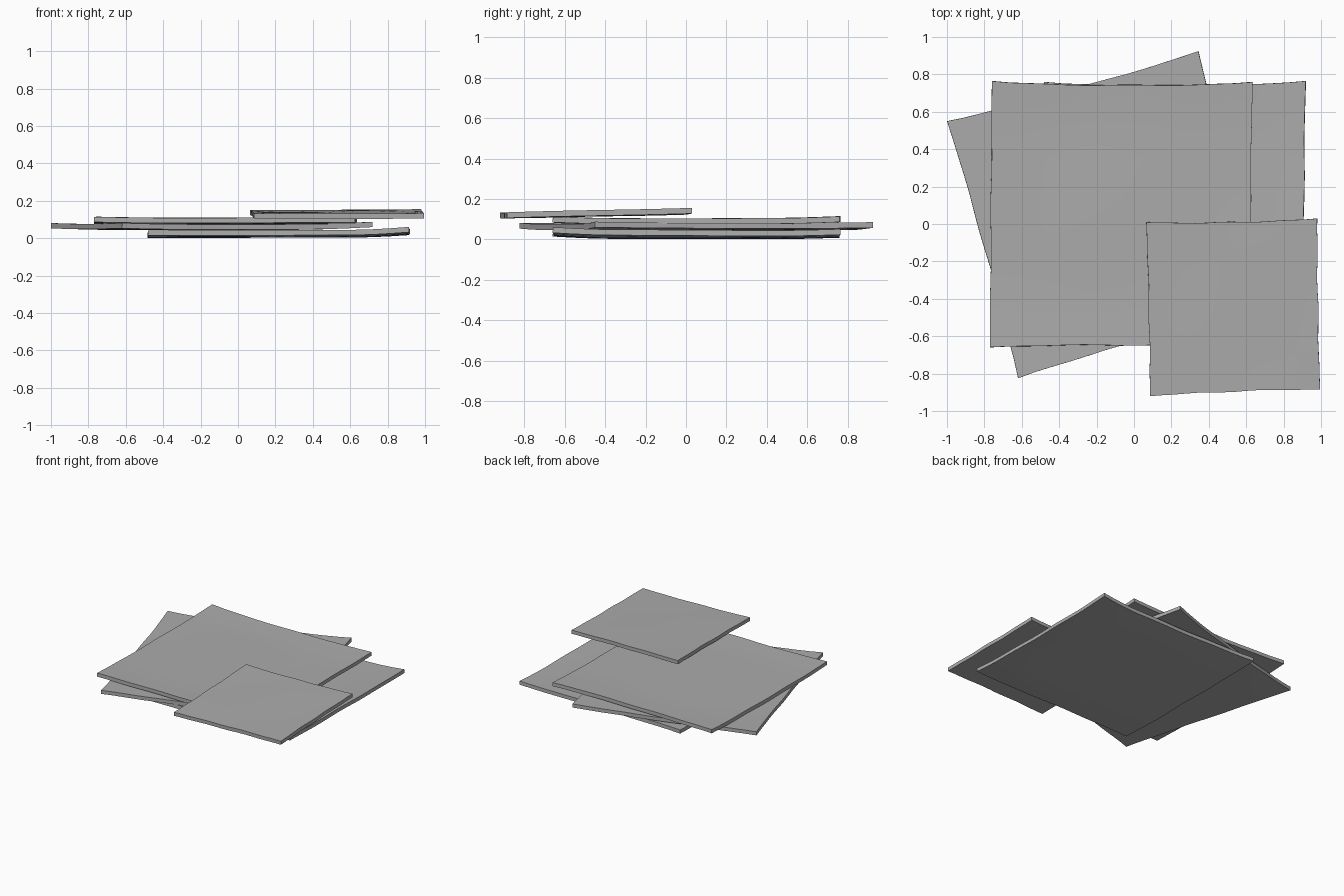
import bpy, bmesh, math
from mathutils import Vector

cube = bpy.data.objects.get("Cube")
if cube:
    bpy.data.objects.remove(cube, do_unlink=True)

grey = bpy.data.materials.new("paper_grey")
grey.use_nodes = True
grey.diffuse_color = (0.41, 0.41, 0.41, 1)
grey.node_tree.nodes["Principled BSDF"].inputs["Base Color"].default_value = grey.diffuse_color

N = 14
THICK = 0.028


def curl(t, reach=0.2):
    """Lift that grows from 0 to 1 towards the edge t = 0."""
    return max(0.0, 1 - t / reach) ** 1.5


def sheet(name, corners, lifts, pinch, phase):
    """corners: front left, front right, back right, back left as seen from the front (x, y, z).
    lifts: curl height at left, right, front, back edges; pinch: inward sag of the same edges."""
    fl, fr, br, bl = [Vector(c) for c in corners]
    bm = bmesh.new()
    bmesh.ops.create_grid(bm, x_segments=N, y_segments=N, size=0.5)
    for v in bm.verts:
        u, w = v.co.x + 0.5, v.co.y + 0.5
        edges = (u, 1 - u, w, 1 - w)
        p = fl.lerp(fr, u).lerp(bl.lerp(br, u), w)
        p.z += sum(h * curl(t) for h, t in zip(lifts, edges))
        p.z += 0.0015 * math.sin(7 * u + phase) * math.sin(6 * w + phase)
        # slightly sagging, hand-torn outline
        ax, ay = (fr - fl).normalized(), (bl - fl).normalized()
        sag = []
        for t, along, depth in zip(edges, (w, w, u, u), pinch):
            bow = math.sin(math.pi * along)
            ripple = 0.003 * math.sin(17 * along + phase) * bow
            sag.append((depth * bow ** 0.6 + ripple) * max(0, 1 - 2 * t))
        p += ax * (sag[0] - sag[1]) + ay * (sag[2] - sag[3])
        v.co = p
    mesh = bpy.data.meshes.new(name)
    bm.to_mesh(mesh)
    bm.free()
    mesh.materials.append(grey)
    obj = bpy.data.objects.new(name, mesh)
    bpy.context.collection.objects.link(obj)
    # thickness grows upwards from the underside
    solid = obj.modifiers.new("thickness", "SOLIDIFY")
    solid.thickness = THICK
    solid.offset = 1
    bpy.ops.object.select_all(action="DESELECT")
    obj.select_set(True)
    bpy.context.view_layer.objects.active = obj
    bpy.ops.object.modifier_apply(modifier="thickness")
    bpy.ops.object.shade_smooth_by_angle(angle=math.radians(30))
    return obj


# Large sheet at the bottom
sheet("bottom_sheet",
      [(-0.48, -0.66, 0.002), (0.915, -0.66, 0.006), (0.92, 0.765, 0.003), (-0.48, 0.76, 0.002)],
      (0.0, 0.014, 0.012, 0.006), (0.0, 0.008, 0.012, 0.02), 0.3)

# Large turned sheet
sheet("turned_sheet",
      [(-0.62, -0.825, 0.044), (0.72, -0.45, 0.046), (0.345, 0.925, 0.044), (-1.0, 0.55, 0.044)],
      (0.006, 0.010, 0.002, 0.002), (0.012, 0.01, 0.018, 0.016), 1.2)

# Large sheet on top
sheet("upper_sheet",
      [(-0.77, -0.66, 0.074), (0.625, -0.66, 0.074), (0.635, 0.76, 0.075), (-0.76, 0.765, 0.075)],
      (0.003, 0.002, 0.008, 0.008), (0.0, 0.006, 0.012, 0.02), 2.0)

# Small sheet resting on the front corner
sheet("small_sheet",
      [(0.085, -0.92, 0.103), (0.995, -0.885, 0.104), (0.98, 0.03, 0.126), (0.065, 0.01, 0.122)],
      (0.002, 0.002, 0.0, 0.0), (0.004, 0.004, 0.008, 0.01), 3.1)
